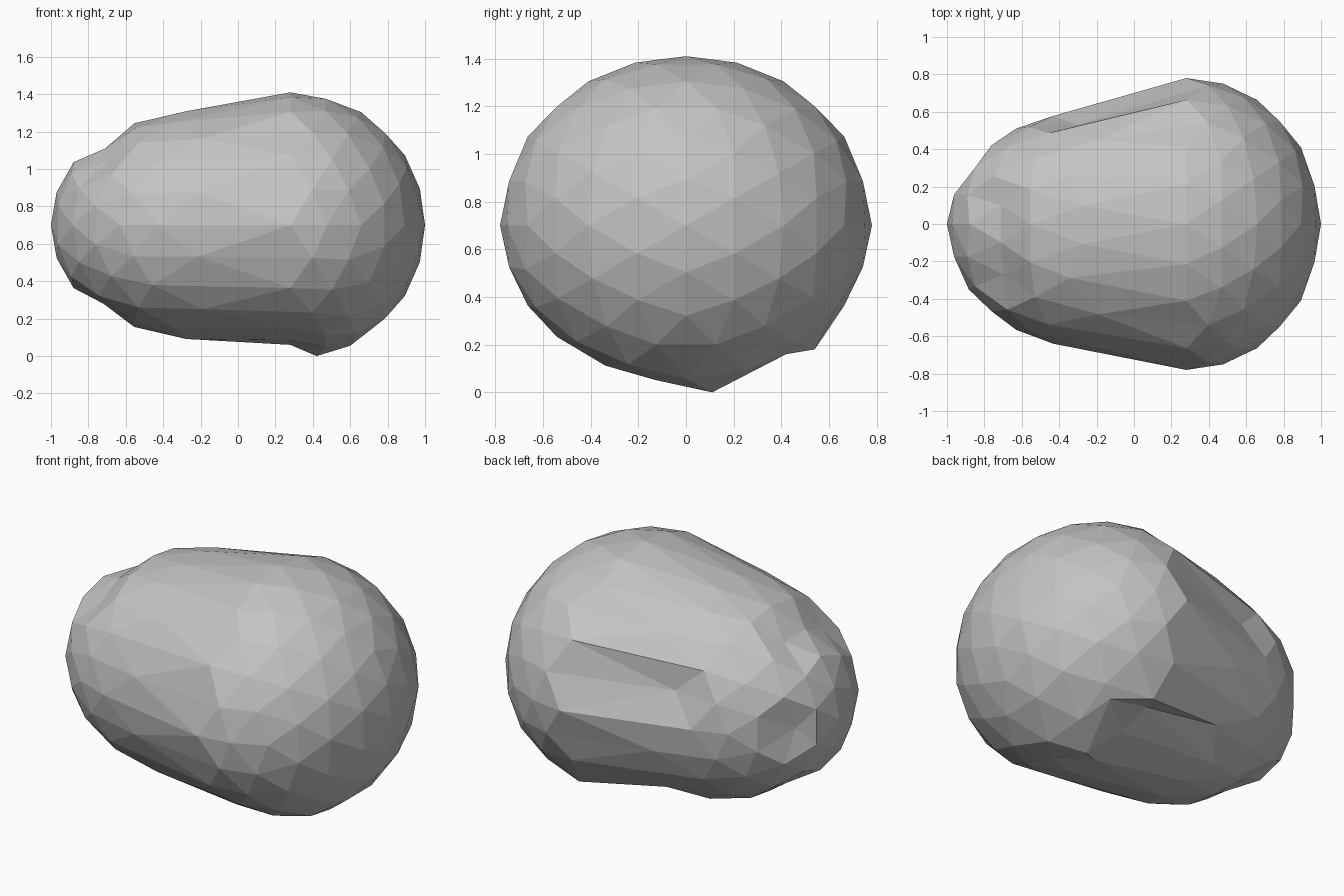
import bpy
import bmesh
from mathutils import Vector

cube = bpy.data.objects.get("Cube")
if cube:
    bpy.data.objects.remove(cube, do_unlink=True)


def mix(a, b, t):
    return a + (b - a) * t


def add_icosphere(bm):
    """Unit geodesic sphere with its two-fold axes on x, y and z."""
    phi = (1 + 5 ** 0.5) / 2
    for a in (-1, 1):
        for b in (-phi, phi):
            for co in ((0, a, b), (a, b, 0), (b, 0, a)):
                bm.verts.new(Vector(co).normalized())
    bmesh.ops.convex_hull(bm, input=bm.verts[:])
    for _ in range(2):
        bmesh.ops.subdivide_edges(bm, edges=bm.edges[:], cuts=1, use_grid_fill=True)
        for v in bm.verts:
            v.co.normalize()


def boulder_shape(n):
    """Round blunt end on +x, drawn out to a smaller end on -x."""
    t = min(1, max(0, -n.x / 0.22))
    underside = mix(0.64, 0.72, min(1, max(0, n.x / 0.5)))
    x = 0.28 + mix(0.72, 0.78, t) * n.x - t * (0.5 - 0.2 * n.z ** 6)
    y = mix(0.78, 0.6 if n.y > 0 else 0.665, t) * n.y
    z = 0.7 + mix(0.71 if n.z > 0 else underside, 0.64, t) * n.z
    return Vector((x, y, z))


def move_corner(bm, start, end):
    """Move the corner nearest to start onto end."""
    near = min(bm.verts, key=lambda v: (v.co - Vector(start)).length)
    near.co = end


bm = bmesh.new()
add_icosphere(bm)
for v in bm.verts:
    v.co = boulder_shape(v.co)

# Two ridges with a groove between them, under the blunt end
ridges_and_groove = [
    ((0.47, 0.11, 0.07), (0.42, 0.11, 0)),
    ((0.64, 0, 0.08), (0.6, 0, 0.055)),
    ((0.65, 0.24, 0.12), (0.58, 0.24, 0.09)),
    ((0.47, 0.33, 0.12), (0.52, 0.42, 0.16)),
    ((0.39, 0.53, 0.23), (0.32, 0.54, 0.18)),
    ((0.28, 0.21, 0.08), (0.27, 0.22, 0.14)),
    ((0.28, 0.41, 0.15), (0.25, 0.4, 0.22)),
]
# Dents on the back and on the shoulder of the small end
dents = [
    ((-0.15, 0.57, 0.86), (-0.3, 0.53, 0.88)),
    ((-0.88, 0.3, 0.7), (-0.88, 0.23, 0.7)),
    ((-0.72, -0.29, 1.08), (-0.7, -0.27, 1.04)),
]
for start, end in ridges_and_groove + dents:
    move_corner(bm, start, end)

# Flattened slopes above and below the small end
for y in (-0.1, 0.1):
    move_corner(bm, (-0.74, y, 1.15), (-0.71, y, 1.11))
    move_corner(bm, (-0.74, y, 0.25), (-0.72, y, 0.28))

bmesh.ops.triangulate(bm, faces=bm.faces[:])
bmesh.ops.recalc_face_normals(bm, faces=bm.faces[:])
mesh = bpy.data.meshes.new("boulder")
bm.to_mesh(mesh)
bm.free()

# Plain grey stone
color = (0.55, 0.55, 0.55, 1)
stone = bpy.data.materials.new("grey_stone")
stone.use_nodes = True
stone.diffuse_color = color
stone.node_tree.nodes["Principled BSDF"].inputs["Base Color"].default_value = color
mesh.materials.append(stone)

boulder = bpy.data.objects.new("boulder", mesh)
bpy.context.collection.objects.link(boulder)
